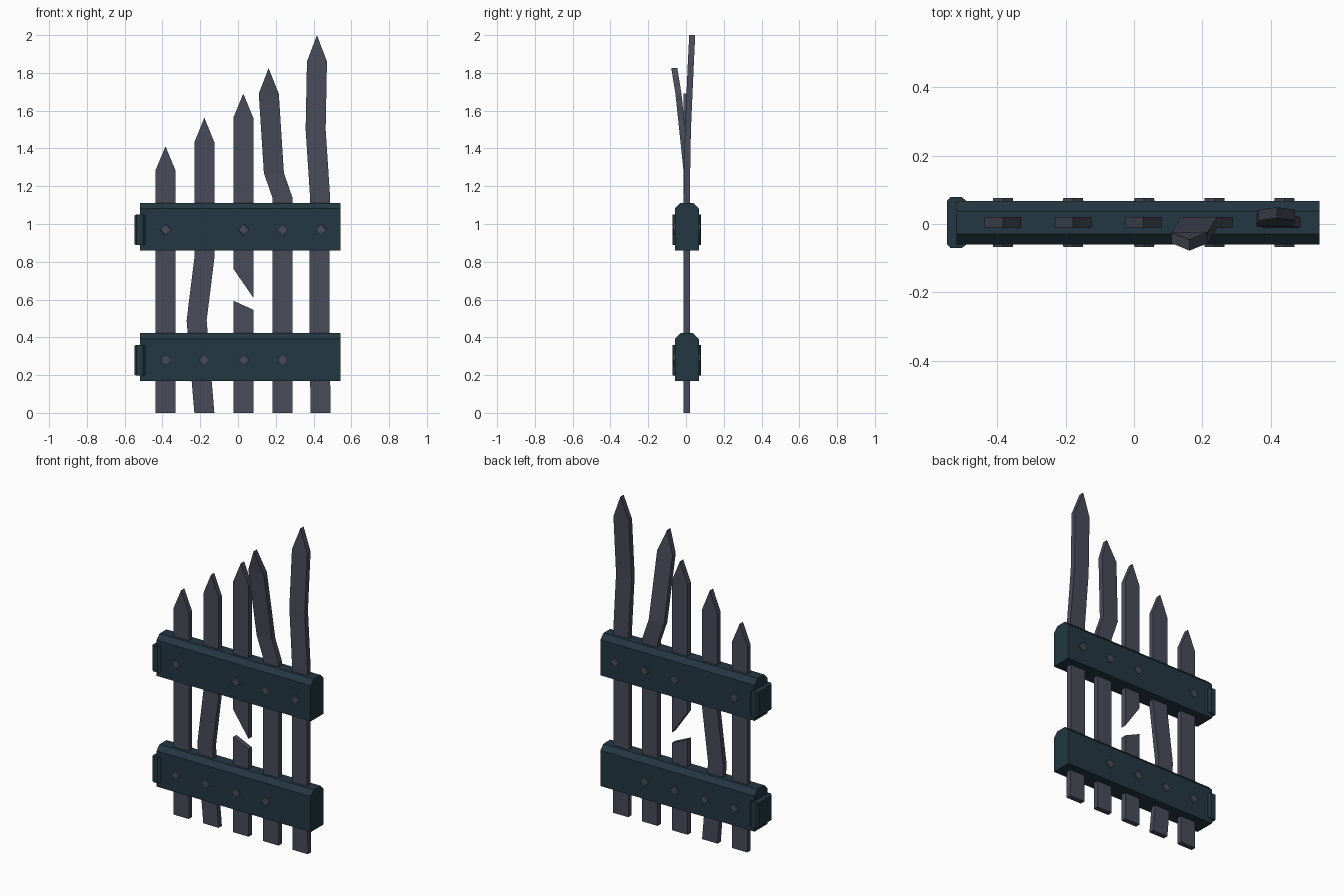
import bpy, bmesh

if "Cube" in bpy.data.objects:
    bpy.data.objects.remove(bpy.data.objects["Cube"])

YC = 0.004      # depth centre of the fence
T = 0.016       # half thickness of pickets
W = 0.053       # half width of pickets


def material(name, rgb):
    m = bpy.data.materials.new(name)
    m.diffuse_color = (*rgb, 1)
    m.use_nodes = True
    m.node_tree.nodes["Principled BSDF"].inputs["Base Color"].default_value = m.diffuse_color
    return m


WOOD = material("grey_wood", (0.066, 0.072, 0.100))
RAIL = material("dark_teal", (0.017, 0.038, 0.054))


def loft(name, rings, mat):
    """Closed solid skinned through equal-sized rings of points."""
    bm = bmesh.new()
    vr = [[bm.verts.new((x, y + YC, z)) for x, y, z in r] for r in rings]
    n = len(vr[0])
    for a, b in zip(vr, vr[1:]):
        for i in range(n):
            j = (i + 1) % n
            bm.faces.new((a[i], a[j], b[j], b[i]))
    bm.faces.new(vr[0][::-1])
    bm.faces.new(vr[-1])
    bmesh.ops.remove_doubles(bm, verts=bm.verts, dist=1e-5)
    bmesh.ops.recalc_face_normals(bm, faces=bm.faces)
    me = bpy.data.meshes.new(name)
    bm.to_mesh(me)
    bm.free()
    me.materials.append(mat)
    ob = bpy.data.objects.new(name, me)
    bpy.context.collection.objects.link(ob)
    return ob


def picket(name, path, tip=None, low_cut=0, top_cut=0):
    """Board along (x, y, z) centres; cuts slant the broken ends."""
    rings = []
    for k, (x, y, z) in enumerate(path):
        s = low_cut if k == 0 else top_cut if k == len(path) - 1 else 0
        rings.append([(x - W, y - T, z + s), (x + W, y - T, z - s),
                      (x + W, y + T, z - s), (x - W, y + T, z + s)])
    if tip:
        x, y, z = tip
        rings.append([(x, y - T, z), (x, y - T, z), (x, y + T, z), (x, y + T, z)])
    return loft(name, rings, WOOD)


# Pickets, left to right
picket("picket_1", [(-0.384, 0, 0), (-0.384, 0, 1.284)], (-0.384, 0, 1.411))
picket("picket_2_bent", [(-0.178, 0, 0), (-0.195, 0, 0.2), (-0.219, 0, 0.49),
                         (-0.178, 0, 0.82), (-0.178, 0, 1.432)], (-0.178, 0, 1.563))
picket("picket_3_broken_lower", [(0.028, 0, 0), (0.028, 0, 0.57)], top_cut=0.024)
picket("picket_3_broken_upper", [(0.028, 0, 0.687), (0.028, 0, 1.562)],
       (0.028, 0, 1.69), low_cut=0.077)
picket("picket_4_bent", [(0.235, 0, 0), (0.235, 0, 1.14), (0.190, 0, 1.27),
                         (0.163, -0.044, 1.69)], (0.162, -0.066, 1.825))
picket("picket_5_bent", [(0.437, 0, 0), (0.432, 0, 0.45), (0.432, 0, 0.86),
                         (0.434, 0, 1.15), (0.411, 0.006, 1.5),
                         (0.418, 0.022, 1.86)], (0.418, 0.029, 2.0))

# Rails with chamfered tops, end caps and bolts on both faces
H, C = 0.0635, 0.034
for label, z0, bolts in (("lower", 0.17, (-0.383, -0.178, 0.03, 0.236)),
                         ("upper", 0.86, (-0.383, 0.03, 0.236, 0.44))):
    prof = [(-H, 0), (H, 0), (H, 0.222), (C, 0.252), (-C, 0.252), (-H, 0.222)]
    loft(label + "_rail", [[(x, y, z0 + z) for y, z in prof] for x in (-0.52, 0.543)], RAIL)

    # Bevelled cap on the left end
    zc = z0 + 0.109
    rings = []
    for x, hy, hz in ((-0.547, 0.064, 0.077), (-0.537, 0.0745, 0.081),
                      (-0.504, 0.0745, 0.081), (-0.490, 0.063, 0.077)):
        rings.append([(x, -hy, zc - hz), (x, hy, zc - hz), (x, hy, zc + hz), (x, -hy, zc + hz)])
    loft(label + "_rail_end_cap", rings, RAIL)

    # Diamond bolts
    zb = z0 + 0.11
    for i, x in enumerate(bolts):
        for side, s in (("front", -1), ("back", 1)):
            loft(f"{label}_{side}_bolt_{i + 1}",
                 [[(x - r, s * d, zb), (x, s * d, zb - r), (x + r, s * d, zb), (x, s * d, zb + r)]
                  for d, r in ((0.055, 0.03), (0.072, 0.029))], WOOD)
